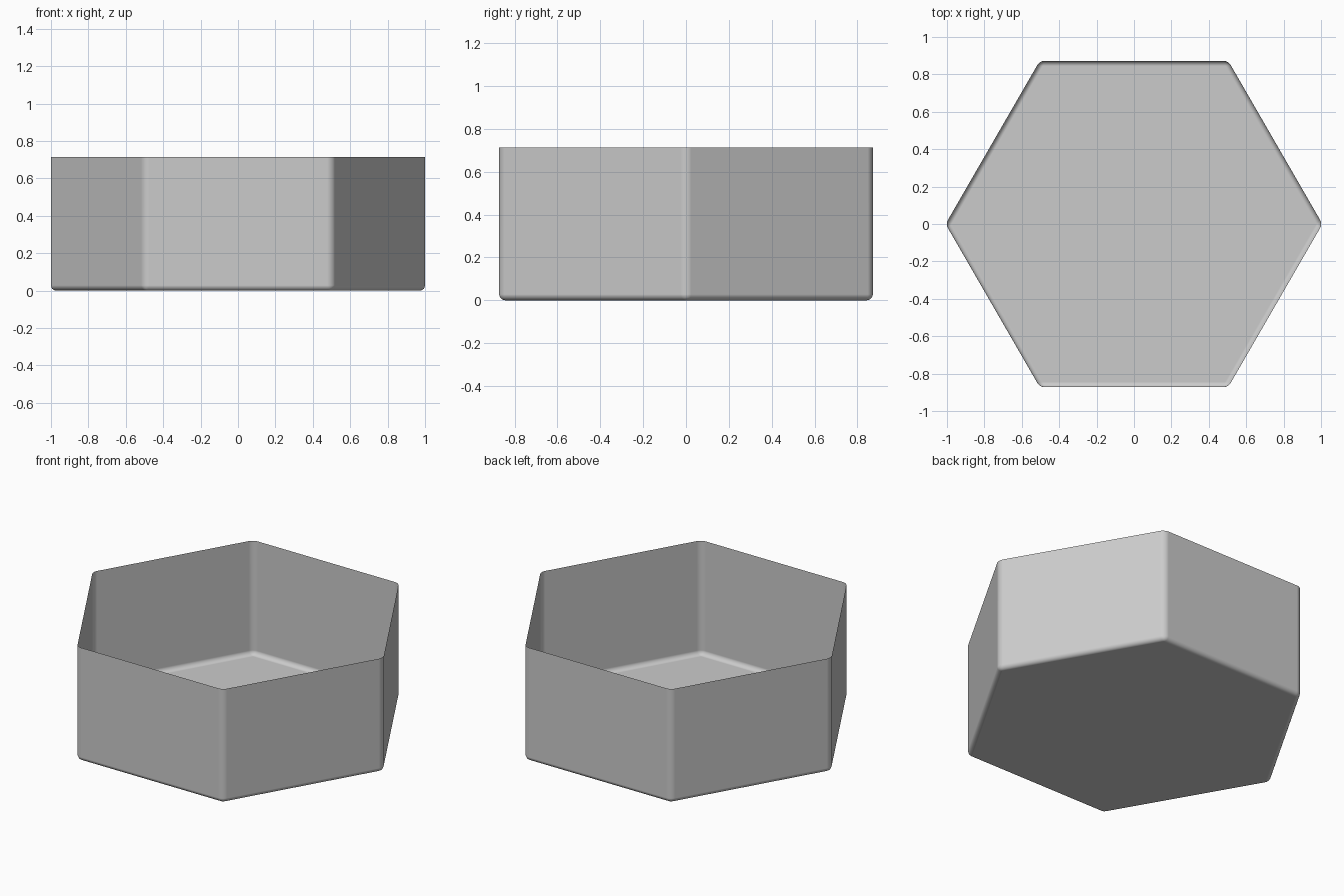
import bpy
import bmesh
import math

if "Cube" in bpy.data.objects:
    bpy.data.objects.remove(bpy.data.objects["Cube"])

RADIUS, HEIGHT, BEVEL = 1.0075, 0.714, 0.028

# Open hexagonal tray: floor plus six thin walls
bm = bmesh.new()
angles = [math.radians(60 * i) for i in range(6)]
ring = [bm.verts.new((RADIUS * math.cos(a), RADIUS * math.sin(a), 0)) for a in angles]
floor = bm.faces.new(list(reversed(ring)))
walls = bmesh.ops.extrude_edge_only(bm, edges=list(floor.edges))
top = [g for g in walls["geom"] if isinstance(g, bmesh.types.BMVert)]
bmesh.ops.translate(bm, verts=top, vec=(0, 0, HEIGHT))
bmesh.ops.recalc_face_normals(bm, faces=bm.faces)
if floor.normal.z > 0:
    bmesh.ops.reverse_faces(bm, faces=bm.faces)
for face in bm.faces:
    face.smooth = True

mesh = bpy.data.meshes.new("hexagonal_tray")
bm.to_mesh(mesh)
bm.free()
tray = bpy.data.objects.new("hexagonal_tray", mesh)
bpy.context.collection.objects.link(tray)

# Rounded corners and floor edges
bevel = tray.modifiers.new("rounded_edges", 'BEVEL')
bevel.width = BEVEL
bevel.segments = 5
bevel.limit_method = 'ANGLE'
bevel.angle_limit = math.radians(30)
bevel.harden_normals = True
